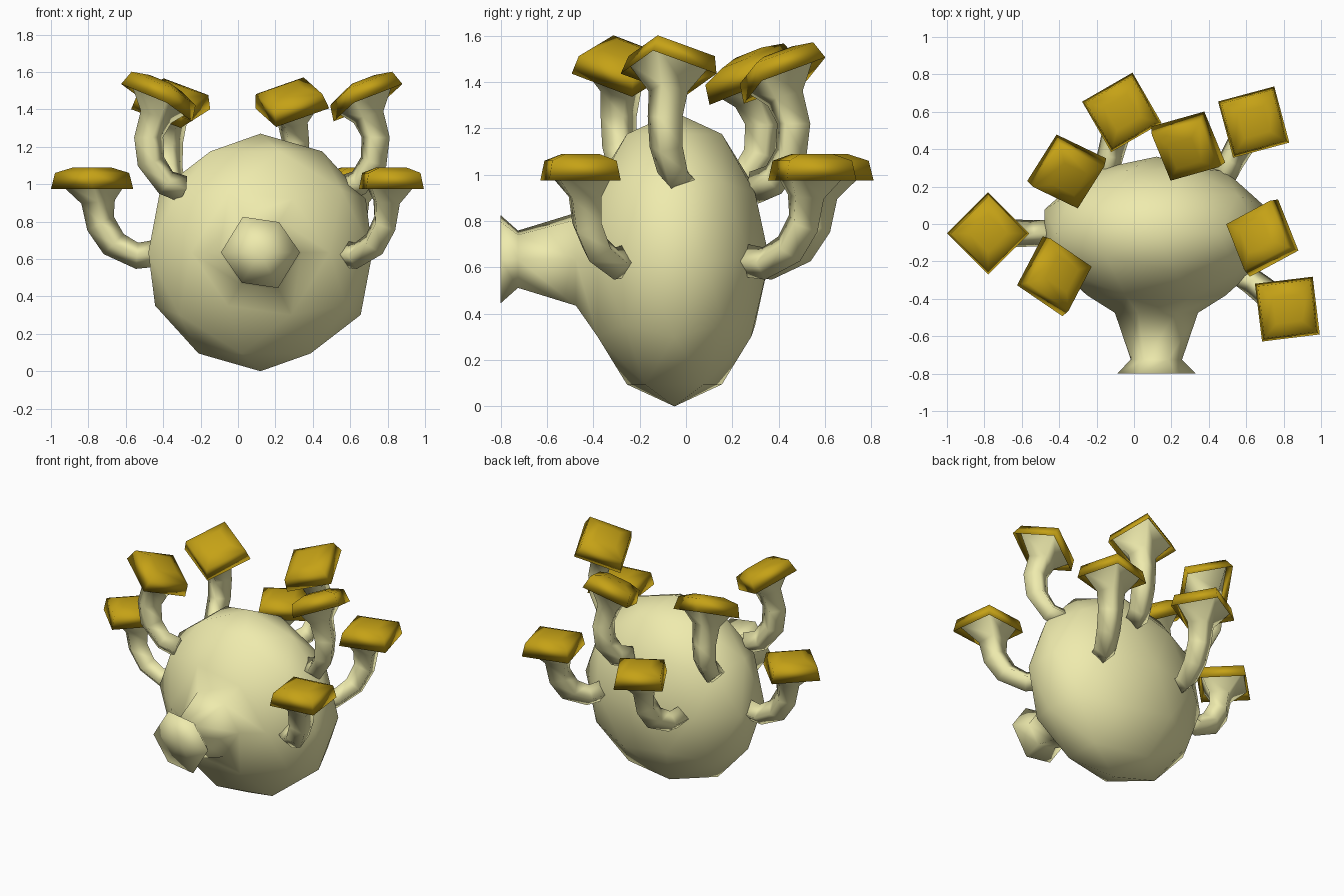
import bpy, bmesh, math
from mathutils import Matrix, Vector

if "Cube" in bpy.data.objects:
    bpy.data.objects.remove(bpy.data.objects["Cube"])


def material(name, color):
    m = bpy.data.materials.new(name)
    m.diffuse_color = color
    m.use_nodes = True
    m.node_tree.nodes["Principled BSDF"].inputs["Base Color"].default_value = m.diffuse_color
    return m


cream = material("cream", (0.86, 0.83, 0.42, 1))
gold = material("gold", (0.56, 0.36, 0.008, 1))


def to_mesh(name, bm, mat):
    bmesh.ops.recalc_face_normals(bm, faces=bm.faces)
    for f in bm.faces:
        f.smooth = True
    me = bpy.data.meshes.new(name)
    bm.to_mesh(me)
    bm.free()
    me.materials.append(mat)
    return me


def add(name, me, matrix=Matrix()):
    ob = bpy.data.objects.new(name, me)
    ob.matrix_world = matrix
    bpy.context.collection.objects.link(ob)
    return ob


def bridge(bm, a, b):
    n = len(a)
    for i in range(n):
        j = (i + 1) % n
        bm.faces.new((a[i], a[j], b[j], b[i]))


def fan(bm, ring):
    c = bm.verts.new(sum((v.co for v in ring), Vector()) / len(ring))
    for i in range(len(ring)):
        bm.faces.new((ring[i], ring[(i + 1) % len(ring)], c))


# Body: squashed icosphere with a snout grown from the six front faces
CENTRE = Vector((0.12, -0.05, 0.635))
SIZE = (0.63, 0.41, 0.635)
bm = bmesh.new()
bmesh.ops.create_icosphere(bm, subdivisions=2, radius=1.0)
bmesh.ops.scale(bm, vec=SIZE, verts=bm.verts)
bmesh.ops.translate(bm, vec=CENTRE, verts=bm.verts)
tip = min(bm.verts, key=lambda v: v.co.y)
base = [e.other_vert(tip) for e in tip.link_edges]
base.sort(key=lambda v: math.atan2(v.co.z - CENTRE.z, v.co.x - CENTRE.x))
bm.verts.remove(tip)
prev = base
for scale, y in ((0.60, -0.475), (0.37, -0.725), (0.57, -0.80)):
    ring = [bm.verts.new((CENTRE.x + (v.co.x - CENTRE.x) * scale, y,
                          CENTRE.z + (v.co.z - CENTRE.z) * scale)) for v in base]
    bridge(bm, prev, ring)
    prev = ring
fan(bm, prev)
add("body", to_mesh("body", bm, cream))


# Four-sided sweep; sections are (outward, up, radius, path angle in degrees)
def sweep(name, sections, mat, cap_start, cap_end):
    bm = bmesh.new()
    rings = []
    for x, z, r, deg in sections:
        t = math.radians(deg)
        n = Vector((-math.sin(t), 0, math.cos(t))) * r
        s = Vector((0, r, 0))
        c = Vector((x, 0, z))
        rings.append([bm.verts.new(c + d) for d in (n, s, -n, -s)])
    for a, b in zip(rings, rings[1:]):
        bridge(bm, a, b)
    if cap_start:
        bm.faces.new(rings[0])
    if cap_end:
        fan(bm, rings[-1])
    return to_mesh(name, bm, mat)


REACH, RIM = 0.34, 0.355
stalk = sweep("stalk", [(0, 0.01, 0.072, -10), (0.10, -0.003, 0.07, 5),
                        (0.225, 0.06, 0.076, 45), (0.295, 0.17, 0.08, 62),
                        (0.308, 0.285, 0.09, 84), (REACH, 0.40, 0.19, 90)],
              cream, True, False)
cap = sweep("stalk_cap", [(REACH, 0.40, 0.19, 90), (REACH, RIM, 0.22, 90),
                          (REACH, 0.44, 0.198, 90), (REACH, 0.47, 0.10, 90)],
            gold, False, True)

# Stalks: cap centre x, y, heading, inward tilt, base height
stalks = [(-0.78, -0.05, 180, 0, 0.62), (-0.065, 0.597, 75, 0, 0.62),
          (0.64, 0.545, 60, 0, 0.62), (0.82, -0.455, -38, 0, 0.62),
          (-0.435, -0.28, 194, 27, 0.965), (-0.36, 0.29, 106, 27, 0.93),
          (0.29, 0.425, 64, 27, 0.935), (0.695, -0.075, -20, 27, 0.965)]
for i, (x, y, heading, tilt, z) in enumerate(stalks, 1):
    rot = (Matrix.Rotation(math.radians(heading), 4, 'Z')
           @ Matrix.Rotation(math.radians(-tilt), 4, 'Y'))
    off = rot @ Vector((REACH, 0, RIM))
    m = Matrix.Translation((x - off.x, y - off.y, z)) @ rot
    add(f"stalk_{i}", stalk, m)
    add(f"stalk_cap_{i}", cap, m)
